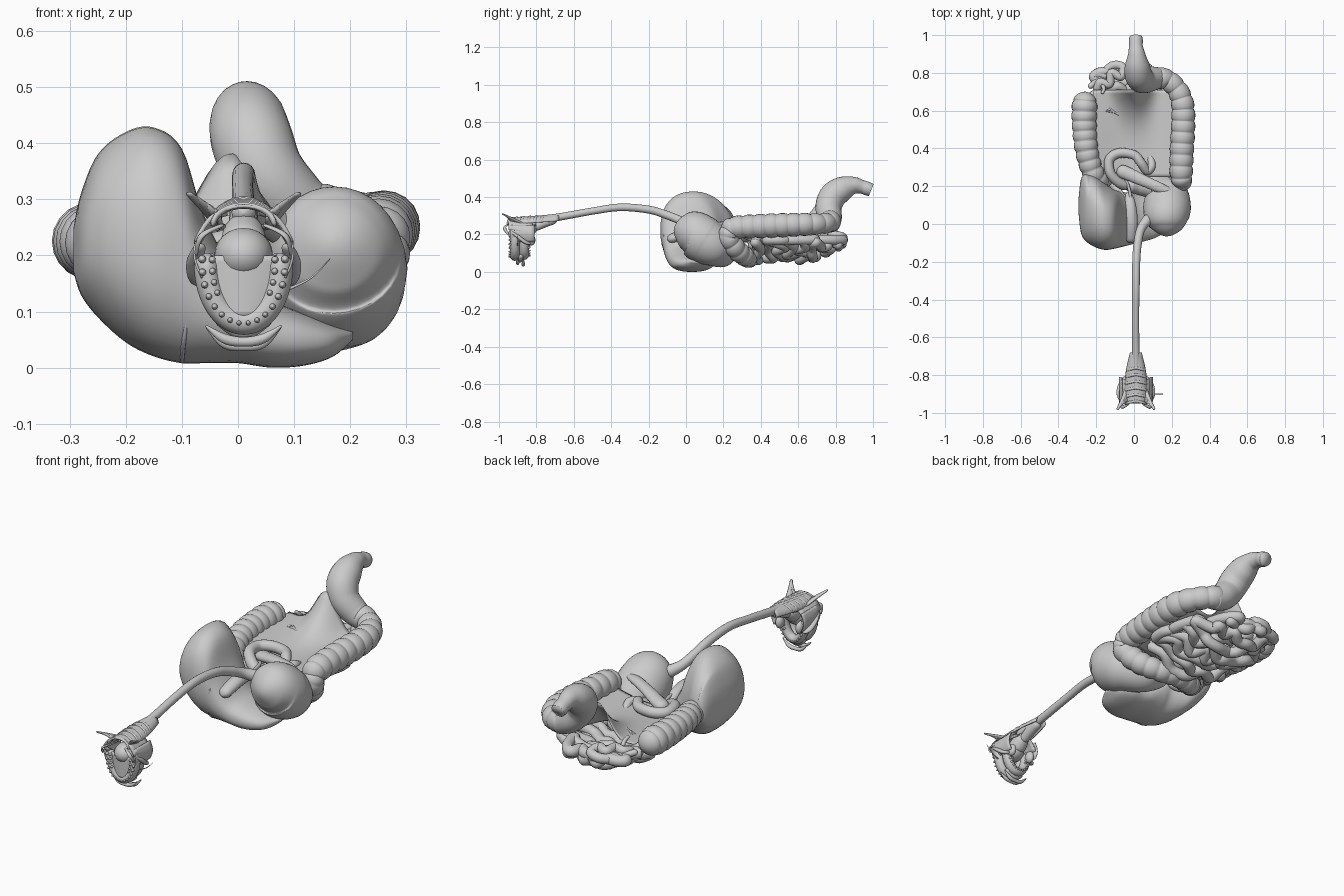
import bpy, math, random
from mathutils import Vector
random.seed(7)
PI = math.pi


def spline(pts, n):
    """Catmull-Rom samples through tuples of any length."""
    out, m = [], len(pts)
    for i in range(m - 1):
        p = [pts[max(0, min(m - 1, i + k))] for k in (-1, 0, 1, 2)]
        for j in range(n):
            t = j / n
            out.append(tuple(0.5 * (2*b + (c-a)*t + (2*a-5*b+4*c-d)*t*t + (3*b-a-3*c+d)*t**3)
                             for a, b, c, d in zip(*p)))
    return out + [tuple(pts[-1])]


def skin(name, rings, wrap=True, thick=0):
    """Join rows of points into a smooth surface."""
    k = len(rings[0])
    verts = [tuple(v) for r in rings for v in r]
    faces = [(i*k+j, i*k+(j+1) % k, (i+1)*k+(j+1) % k, (i+1)*k+j)
             for i in range(len(rings)-1) for j in range(k if wrap else k-1)]
    if wrap:
        faces += [tuple(range(k))[::-1], tuple(range((len(rings)-1)*k, len(rings)*k))]
    me = bpy.data.meshes.new(name)
    me.from_pydata(verts, [], faces)
    me.polygons.foreach_set("use_smooth", [True] * len(faces))
    ob = bpy.data.objects.new(name, me)
    bpy.context.collection.objects.link(ob)
    if thick:
        s = ob.modifiers.new("thickness", 'SOLIDIFY')
        s.thickness = thick
        s.offset = 0
    return ob


def tube(name, pts, n=8, seg=16, pouch=0, depth=0.12, flat=1, ends=True):
    """Sweep a circle along (x, y, z, radius) points; pouch = spacing of haustra."""
    s = spline(pts, n)
    c = [Vector(p[:3]) for p in s]
    rings, length, side = [], 0, None
    total = sum((c[i+1]-c[i]).length for i in range(len(c)-1))
    for i, p in enumerate(c):
        t = (c[min(i+1, len(c)-1)] - c[max(i-1, 0)]).normalized()
        if i:
            length += (p - c[i-1]).length
        if side is None:
            side = t.cross(Vector((0, 0, 1)) if abs(t.z) < 0.9 else Vector((1, 0, 0)))
        side = (side - t * side.dot(t)).normalized()
        up = t.cross(side)
        r = max(s[i][3], 0.0005)
        if pouch:
            r *= 1 - depth + depth * abs(math.sin(PI * length / pouch)) ** 0.5 * 1.25
        if ends:
            e = min(length, total - length) / r
            if e < 1:
                r *= max(0.08, math.sqrt(1 - (1-e)**2))
        rings.append([p + side*(r*math.cos(2*PI*j/seg)) + up*(r*flat*math.sin(2*PI*j/seg))
                      for j in range(seg)])
    return skin(name, rings)


def sheet(name, f, nu, nv, thick=0.004):
    return skin(name, [[f(i/nu, j/nv) for j in range(nv+1)] for i in range(nu+1)], False, thick)


def ball(name, loc, scale, seg=24):
    bpy.ops.mesh.primitive_uv_sphere_add(segments=seg, ring_count=seg//2, location=loc)
    ob = bpy.context.object
    ob.name, ob.scale = name, scale
    bpy.ops.object.shade_smooth()
    return ob


# Liver: sections along x as (x, ymin, ymax, zmin, zmax)
secs = [(-.293, .05, .14, .17, .25), (-.28, -.05, .24, .13, .31), (-.25, -.095, .265, .09, .38),
        (-.2, -.125, .25, .045, .42), (-.15, -.137, .21, .02, .428), (-.1, -.13, .18, .008, .39),
        (-.06, -.12, .17, .008, .27), (0, -.105, .16, .008, .16), (.06, -.09, .15, .0, .12),
        (.12, -.07, .15, .004, .095), (.17, -.035, .13, .02, .075), (.205, .03, .08, .05, .065)]
rings = []
for x, y0, y1, z0, z1 in spline(secs, 5):
    ring = []
    for j in range(40):
        c, s = math.cos(2*PI*j/40), math.sin(2*PI*j/40)
        c, s = math.copysign(abs(c)**.85, c), math.copysign(abs(s)**.85, s)
        # the inner rear face is hollowed
        hollow = .03 * max(0, c) * max(0, s) if x > -.25 else 0
        ring.append((x, (y0+y1)/2 + (y1-y0)/2*c - hollow, (z0+z1)/2 + (z1-z0)/2*s))
    rings.append(ring)
skin("liver", rings)
tube("falciform_ridge", [(-.1, -.02, .008, .004), (-.096, -.085, .05, .004), (-.085, -.118, .13, .004),
                         (-.07, -.118, .2, .004)], seg=8)
tube("caudate_lobe", [(-.02, -.1, .17, .03), (-.015, 0, .2, .035), (-.02, .1, .2, .03), (-.03, .17, .18, .015)], flat=.8)
tube("gallbladder", [(-.12, .26, .1, .024), (-.1, .2, .13, .027), (-.06, .15, .17, .012), (-.02, .13, .2, .008),
                     (-.03, .2, .2, .008), (-.06, .27, .2, .008)])

# Stomach and gullet
tube("stomach", [(.17, -.065, .225, .07), (.172, -.02, .22, .105), (.172, .04, .207, .12), (.175, .095, .17, .126),
                 (.17, .15, .135, .112), (.11, .195, .1, .075), (.02, .2, .12, .045), (-.04, .2, .17, .028)], n=10, seg=32)
tube("esophagus", [(.01, -.85, .275, .022), (.01, -.7, .29, .02), (.008, -.5, .325, .019), (.01, -.35, .345, .02),
                   (.012, -.2, .333, .021), (.02, -.1, .303, .022), (.04, -.02, .27, .024), (.09, .04, .24, .032)], n=10)

# Duodenum and pancreas
tube("duodenum", [(-.03, .2, .17, .028), (-.08, .22, .2, .027), (-.125, .27, .22, .026), (-.13, .34, .22, .026),
                  (-.08, .375, .22, .026), (0, .365, .22, .025), (.04, .32, .22, .024), (.07, .28, .2, .022),
                  (.095, .31, .2, .02), (.08, .37, .17, .02)])
tube("pancreas", [(-.09, .29, .21, .035), (-.03, .265, .22, .035), (.06, .225, .24, .03), (.14, .19, .25, .027),
                  (.2, .165, .25, .018)], flat=.7, pouch=.03, depth=.08)

# Large intestine
tube("ascending_and_transverse_colon",
     [(-.255, .7, .22, .06), (-.262, .62, .225, .067), (-.262, .5, .225, .064), (-.245, .36, .222, .06),
      (-.2, .24, .2, .056), (-.15, .25, .13, .05), (-.08, .31, .085, .05), (.02, .34, .075, .05),
      (.13, .32, .08, .052), (.21, .27, .12, .055), (.25, .225, .19, .056), (.256, .25, .235, .06)],
     n=24, seg=20, pouch=.052)
tube("descending_colon",
     [(.255, .19, .22, .05), (.25, .27, .238, .06), (.254, .4, .245, .063), (.26, .52, .25, .063),
      (.258, .63, .254, .06), (.23, .71, .257, .055), (.17, .765, .265, .055), (.09, .775, .29, .06)],
     n=26, seg=20, pouch=.06)
tube("rectum", [(.16, .775, .255, .05), (.1, .77, .29, .064), (.05, .762, .345, .07), (.025, .785, .405, .073),
                (.017, .84, .445, .066), (.014, .895, .462, .047), (.01, .94, .455, .037), (.01, .97, .445, .037),
                (.01, .99, .437, .034)], seg=24, ends=False)
tube("appendix", [(-.24, .72, .2, .016), (-.19, .76, .19, .012), (-.16, .72, .22, .01), (-.17, .69, .25, .008)])


# Small intestine: bowl of winding coils in two layers
def bowl(x, y):
    return .08 + .09*(x/.22)**2 + .1*max(0, (y-.6)/.25)**2


for layer, (rows, lift) in enumerate([(8, 0), (7, .045)]):
    path = []
    for r in range(rows):
        y = .385 + .42 * r/(rows-1)
        w = .22 - .08*max(0, (y-.6)/.22)
        for k in range(9):
            x = (-w + 2*w*k/8) * (1 if r % 2 else -1) - .06*max(0, (y-.66)/.14)
            path.append((x + random.uniform(-.02, .02), y + (.012 if k % 2 else -.012) + random.uniform(-.026, .026),
                         min(.17, bowl(x, y) + lift + random.uniform(-.02, .02)), .027))
    tube("small_intestine_%d" % layer, path, n=8, seg=12)
tube("ileum", [(-.2, .7, .19, .022), (-.18, .75, .2, .022), (-.13, .74, .2, .022), (-.12, .8, .2, .023),
               (-.07, .78, .2, .023), (-.06, .83, .19, .023), (-.11, .84, .18, .023), (-.16, .8, .17, .023)], n=8, seg=12)


# Mesentery sheet rising to the rectum
def mesentery(u, v):
    x, y = -.215 + .44*u, .25 + .46*v
    z = .19 + .035*abs(2*u-1)**2 + .19*v**4*math.exp(-((x+.015)/.085)**2) + .004*math.sin(14*u)*v
    return (x, y, z)


sheet("mesentery", mesentery, 30, 24)
for k in range(3):
    tube("mesenteric_vessel_%d" % k, [(-.17, .6+.025*k, .212, .004), (-.1, .59, .218, .005), (-.06, .57, .22, .003)], seg=8)

# Mouth: jaw gums, palate, tongue and teeth along U-shaped arches
CX = .01


def arch(t, a, depth):
    """t from -1 to 1 around the U, open toward the back of the head."""
    g = t * PI * .56
    return CX + a*math.sin(g), .185 - depth*math.cos(g)


for row, (y, a, d, tip) in enumerate([(-.915, .07, .106, -1), (-.865, .062, .1, 1)]):
    gum = [arch(-1 + k/6, a - .004, d - .002) for k in range(13)]
    tube("gum_%d" % row, [(x, y, z, .025) for x, z in gum], n=4, seg=12, flat=.9)
    for k in range(16):
        t = (k-7.5)/8
        x, z = arch(t, a + .004, d)
        size = .0045 + .003*abs(t)
        ball("tooth", (x, y + .02*tip, z), (size, .015, size), 10)
        if abs(t) > .45:
            x, z = arch(t, a - .014, d - .012)
            ball("inner_cusp", (x, y + .02*tip, z), (size*.9, .013, size*.9), 10)
sheet("palate", lambda u, v: (CX + (2*u-1)*(.04 + .03*math.sqrt(v)), -.918 - .012*math.sin(PI*u), .09 + .11*v), 14, 10, .012)
ball("tongue", (CX, -.89, .202), (.052, .06, .047))
tube("tongue_root", [(CX, -.88, .2, .045), (CX, -.84, .23, .04), (CX, -.8, .262, .03)])

# Lips, salivary glands, cheek and throat muscles
for y, z in ((-.9, .052), (-.87, .044)):
    tube("lip", [(CX-.068, y, .075, .002), (CX-.035, y, z, .009), (CX, y, z-.006, .009),
                 (CX+.035, y, z, .009), (CX+.068, y, .075, .002)], seg=10)
tube("jaw_floor", [(CX-.05, -.88, .09, .01), (CX, -.885, .066, .016), (CX+.05, -.88, .09, .01)], seg=10)
for s in (-1, 1):
    tube("parotid_gland", [(CX+s*.076, -.94, .22, .01), (CX+s*.086, -.9, .19, .016), (CX+s*.082, -.86, .16, .016),
                           (CX+s*.07, -.83, .15, .01)], flat=.6)
    sheet("cheek_muscle", lambda u, v: (CX+s*(.074+.014*math.sin(PI*v)), -.94+.13*u, .16+.09*v), 6, 8)
    sheet("palate_muscle", lambda u, v: (CX+s*(.04+.045*v), -.95+.13*u, .275-.05*v*v-.015*u), 6, 6, .008)
    ball("submandibular_gland", (CX+s*.055, -.83, .17), (.018, .025, .03))
    for k in range(4):
        tube("throat_muscle", [(CX+s*(.1-.012*k), -.985+.018*k, .312-.007*k, .006), (CX+s*(.07-.008*k), -.93, .285-.005*k, .011),
                               (CX+s*.045, -.86, .255, .01), (CX+s*.03, -.8, .25, .004)], seg=8, flat=.6)
    tube("jaw_muscle", [(CX+s*.035, -.95, .255, .006), (CX+s*.075, -.97, .235, .009), (CX+s*.085, -.95, .2, .006)], seg=8, flat=.5)
tube("facial_duct", [(.09, -.9, .14, .003), (.13, -.9, .16, .002), (.165, -.9, .195, .001)], seg=6)


# Pharynx: half-tube open to the front, flared at the head, with muscle bands
def pharynx(u, v):
    g = PI * v
    w = .028 + .028*math.sin(min(1, 1.6*u)*PI/2)
    return (CX + w*math.cos(g), -.68 - .27*u, .272 - .02*u + (.032 + .004*u)*math.sin(g))


sheet("pharynx", pharynx, 14, 16, .006)
for k in range(6):
    u = .3 + .13*k
    tube("constrictor_band", [(*pharynx(u + .06*abs(j-3)/3, j/6), .009) for j in range(7)], n=3, seg=8, flat=.6)
tube("larynx", [(CX, -.82, .23, .02), (CX, -.76, .262, .026), (CX, -.69, .283, .022)])
